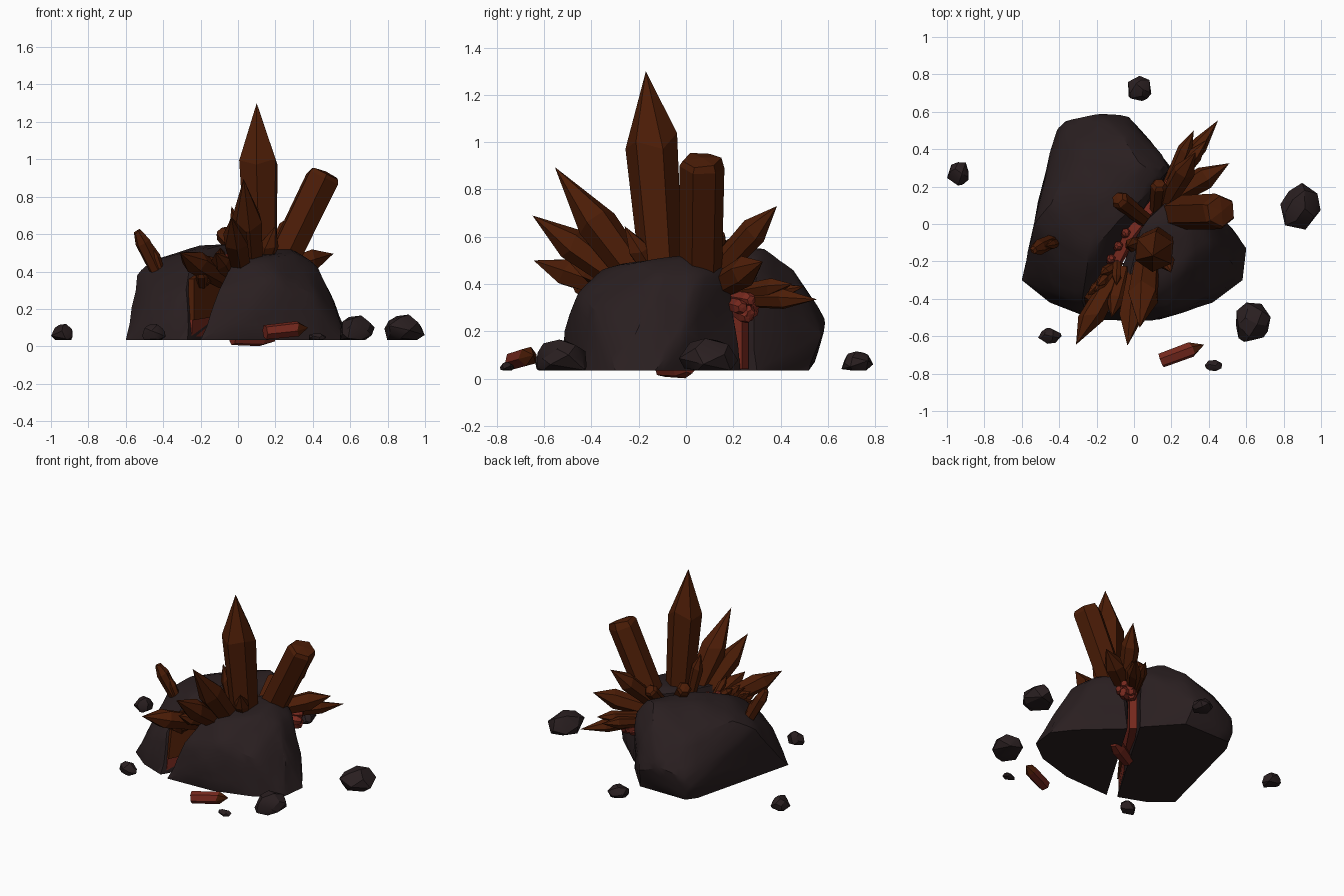
import bpy, bmesh, math, random
from mathutils import Vector, noise

random.seed(4)
GROUND = 0.035
cube = bpy.data.objects.get("Cube")
if cube:
    bpy.data.objects.remove(cube, do_unlink=True)


def material(name, rgb):
    m = bpy.data.materials.new(name)
    m.use_nodes = True
    m.diffuse_color = (*rgb, 1)
    bsdf = next(n for n in m.node_tree.nodes if n.type == 'BSDF_PRINCIPLED')
    bsdf.inputs["Base Color"].default_value = (*rgb, 1)
    bsdf.inputs["Roughness"].default_value = 0.9
    return m


STONE = material("dark stone", (0.0225, 0.0135, 0.0145))
AMBER = material("brown crystal", (0.072, 0.012, 0.002))
RED = material("red crystal", (0.185, 0.022, 0.013))


def finish(name, bm, mats, smooth=False):
    bmesh.ops.recalc_face_normals(bm, faces=bm.faces)
    mesh = bpy.data.meshes.new(name)
    bm.to_mesh(mesh)
    bm.free()
    for m in mats:
        mesh.materials.append(m)
    if smooth:
        mesh.shade_smooth()
        mesh.set_sharp_from_angle(angle=math.radians(28))
    ob = bpy.data.objects.new(name, mesh)
    bpy.context.collection.objects.link(ob)


def hull(points):
    bm = bmesh.new()
    for p in points:
        bm.verts.new(p)
    bmesh.ops.convex_hull(bm, input=list(bm.verts))
    bmesh.ops.delete(bm, geom=[v for v in bm.verts if not v.link_faces], context='VERTS')
    return bm


# Boulder half: convex block with softened edges and slightly rough faces
def boulder(name, footprint, upper):
    bm = hull([(x, y, GROUND) for x, y in footprint] + upper)
    bmesh.ops.subdivide_edges(bm, edges=list(bm.edges), cuts=3, use_grid_fill=True)
    free = [v for v in bm.verts if v.co.z > GROUND + 0.002]
    bmesh.ops.smooth_vert(bm, verts=free, factor=0.3,
                          use_axis_x=True, use_axis_y=True, use_axis_z=True)
    bm.normal_update()
    for v in free:
        v.co += v.normal * (0.003 + 0.012 * noise.noise(v.co * 6))
        v.co.z = max(v.co.z, GROUND)
    finish(name, bm, [STONE], True)


boulder("back_boulder",
        [(-.6, -.3), (-.41, .45), (-.36, .52), (0, .52), (.2, .3), (-.27, -.49), (-.45, -.42)],
        [(-.545, -.02, .385), (-.41, .52, .13), (-.37, .56, .2), (-.2, .59, .25),
         (-.03, .58, .18), (0, .51, .33), (.2, .3, .43), (-.05, .45, .46),
         (.03, .33, .55), (-.3, .42, .42), (-.45, .1, .465), (-.42, -.16, .395),
         (-.2, .12, .54), (-.08, .02, .545), (-.24, -.16, .5), (-.28, -.43, .3),
         (-.43, -.37, .23), (.15, .25, .51)])
boulder("front_boulder",
        [(.25, .23), (.5, 0), (.6, -.13), (.58, -.3), (.42, -.42), (.15, -.5), (-.2, -.515)],
        [(-.11, -.46, .29), (-.03, -.32, .45), (.035, -.02, .5), (.2, .15, .5),
         (.28, 0, .525), (.3, -.2, .495), (.42, -.12, .43), (.12, -.36, .46),
         (.2, -.46, .37), (.1, -.51, .2), (.4, -.38, .28), (.51, -.2, .22),
         (.5, 0, .2), (.24, .18, .44), (.4, .04, .42)])


# Loose stones, each fitted to its box on the ground
def stone(name, cx, cy, wx, wy, h):
    pts = []
    for i in range(22):
        z = 1 - 2 * (i + .5) / 22
        a = 2.4 * i + random.uniform(-.4, .4)
        w = math.sqrt(1 - z * z) * random.uniform(.85, 1.1)
        pts.append(Vector((math.cos(a) * w, math.sin(a) * w, max(z, -.5))))
    lo = [min(p[i] for p in pts) for i in range(3)]
    hi = [max(p[i] for p in pts) for i in range(3)]
    f = [[(p[i] - lo[i]) / (hi[i] - lo[i]) for i in range(3)] for p in pts]
    bm = hull([(cx + (a - .5) * wx, cy + (b - .5) * wy, GROUND + c * h) for a, b, c in f])
    finish(name, bm, [STONE], True)


stone("loose_stone_left", .89, .095, .215, .25, .135)
stone("loose_stone_front_left", .638, -.525, .185, .21, .13)
stone("loose_stone_right", -.942, .268, .115, .125, .085)
stone("loose_stone_back", .03, .725, .125, .135, .08)
stone("loose_stone_front_right", -.45, -.598, .125, .085, .085)
stone("loose_stone_small", .425, -.757, .09, .06, .035)


# Six-sided crystal: shaft swelling to a shoulder, then a point or a broken end
def crystal(name, base, tip, r, shoulder=.65, cut=0, mat=AMBER, tip_mat=None, root=.8):
    base, tip = Vector(base), Vector(tip)
    axis = tip - base
    q = axis.to_track_quat('Z', 'Y')
    spin = random.uniform(0, 1)
    rings = [(0, root, 0), (shoulder, 1, .05 if not cut else .02)]
    if cut:
        rings.append((.98, cut, .015))
    bm = bmesh.new()
    loops = []
    for t, s, wobble in rings:
        loop = []
        for k in range(6):
            a = spin + k * math.tau / 6
            off = q @ Vector((math.cos(a) * r * s, math.sin(a) * r * s, 0))
            loop.append(bm.verts.new(base + axis * (t + random.uniform(-wobble, wobble)) + off))
        loops.append(loop)
    bm.faces.new(loops[0])
    for lower, upper in zip(loops, loops[1:]):
        for k in range(6):
            bm.faces.new((lower[k], lower[k - 1], upper[k - 1], upper[k]))
    end = bm.verts.new(tip)
    for k in range(6):
        face = bm.faces.new((loops[-1][k], loops[-1][k - 1], end))
        face.material_index = 1 if tip_mat else 0
    finish(name, bm, [mat, tip_mat] if tip_mat else [mat])


# Large crown of crystals
crystal("main_crystal", (.125, -.1, .4), (.1, -.17, 1.3), .112, .66)
crystal("broken_crystal", (.2, .06, .38), (.47, .068, .935), .096, .93, .86, root=.95)
crystal("front_crystal_tall", (.07, -.2, .42), (.03, -.555, .895), .085, .5)
crystal("front_crystal_middle", (.02, -.25, .4), (-.035, -.65, .69), .07, .6)
crystal("front_crystal_low", (-.08, -.24, .36), (-.31, -.645, .5), .065, .65)
crystal("front_crystal_short", (-.05, -.24, .38), (-.12, -.5, .5), .05)
crystal("front_crystal_bud", (.14, -.14, .45), (.2, -.26, .645), .05, .5)
crystal("back_crystal_tall", (.16, .1, .42), (.33, .385, .73), .06)
crystal("back_crystal_wide", (.16, .12, .38), (.51, .325, .495), .065)
crystal("back_crystal_low", (.16, .16, .34), (.45, .555, .335), .045)
crystal("back_crystal_short", (.18, .2, .33), (.32, .5, .39), .04)
crystal("back_crystal_side", (.2, .2, .36), (.39, .45, .4), .04)
crystal("top_crystal_broken", (.06, .02, .44), (-.09, .14, .62), .05, .9, .7)
crystal("top_crystal_back", (.12, .08, .42), (.135, .22, .58), .045, .9, .7)
crystal("top_crystal_thin", (.03, -.1, .45), (-.035, -.12, .75), .04)
crystal("side_crystal", (-.39, -.07, .31), (-.54, -.14, .62), .042, .8, .5)
crystal("side_crystal_small", (-.39, -.09, .33), (-.475, -.12, .57), .028)

# Small crystals along the front of the crack
for i in range(10):
    t = i / 9
    start = Vector((-.09 - .1 * t, -.2 - .17 * t, .43 - .1 * t))
    lean = Vector((random.uniform(-.13, .02), random.uniform(-.14, -.05),
                   random.uniform(0, .1)))
    crystal(f"crack_crystal_{i}", start, start + lean, random.uniform(.024, .036))


# Mineral sheets lining the crack
def sheet(name, corners, thick, mat):
    side = Vector((.83, -.56, 0)) * thick
    finish(name, hull([Vector(p) + side * s for p in corners for s in (-1, 1)]), [mat])


sheet("crack_lining_upper", [(-.25, -.44, .14), (-.07, -.2, .17), (-.25, -.4, .36),
                             (-.11, -.2, .45)], .018, AMBER)
sheet("crack_lining_lower", [(-.255, -.45, .05), (-.12, -.23, .06), (-.25, -.44, .14),
                             (-.11, -.22, .17)], .008, RED)
sheet("crack_vein", [(-.1, -.22, .3), (-.1, -.2, .45), (-.05, -.12, .1), (-.03, -.06, .46),
                     (.215, .25, .04), (.215, .25, .38)], .024, RED)

# Red crystals at both ends of the vein
for i in range(7):
    start = Vector((.15, .17, .32)) + Vector((0, 0, .015 * (i % 3)))
    d = Vector((random.uniform(.1, .2), random.uniform(.07, .16), random.uniform(-.07, 0)))
    crystal(f"red_crystal_{i}", start, start + d, .034, .85, .6, RED)
for i in range(3):
    start = Vector((-.13 + .04 * i, -.2 + .07 * i, .42 + .012 * i))
    crystal(f"red_crack_bud_{i}", start, start + Vector((.01, .02, .055)), .025, .8, .5, RED)
crystal("buried_red_crystal", (-.03, -.1, .045), (.19, .02, .05), .05, .7, .6, RED)

# Fallen crystal on the ground
crystal("fallen_crystal", (.145, -.73, .075), (.375, -.645, .1), .042, .72, 0, RED, AMBER, .95)
